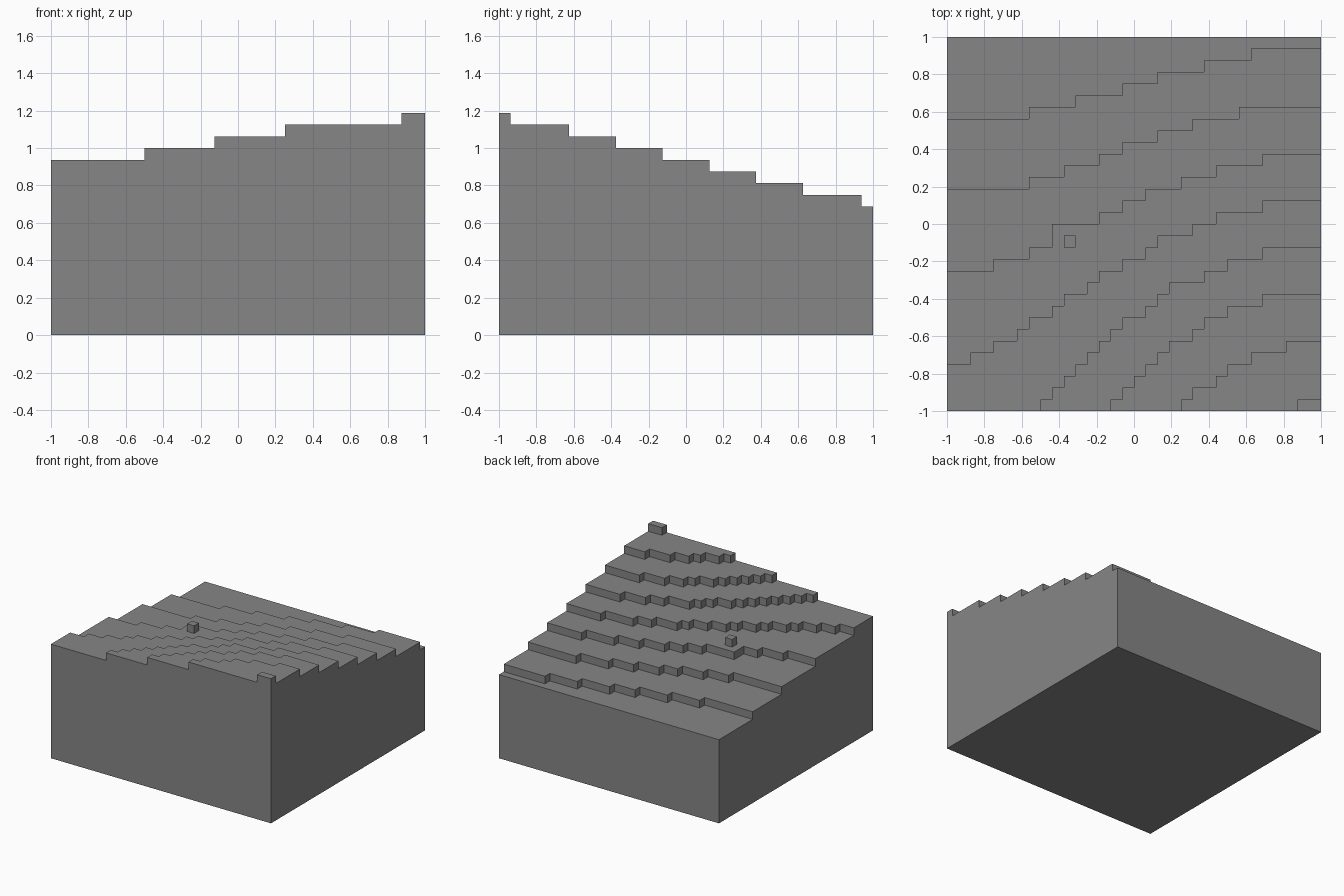
import bpy, bmesh

if "Cube" in bpy.data.objects:
    bpy.data.objects.remove(bpy.data.objects["Cube"], do_unlink=True)

N = 32            # cells along each side
CELL = 2 / N      # cell size, also the height of one step
BASE = 11         # level of the lowest terrace, in cells

# Each step line: row where it starts, then the columns where it moves back one row
STEP_LINES = [
    (25, [7, 11, 15, 18, 22, 26]),
    (19, [7, 10, 13, 15, 18, 21, 25]),
    (12, [4, 7, 9, 9, 13, 15, 17, 20, 23, 27]),
    (4, [2, 4, 6, 7, 9, 10, 12, 13, 15, 17, 18, 21, 23, 27]),
    (0, [8, 9, 10, 11, 12, 13, 14, 15, 17, 18, 19, 22, 24, 27]),
    (0, [14, 15, 16, 17, 18, 19, 21, 22, 24, 27]),
    (0, [20, 21, 23, 24, 26, 29]),
    (0, [30]),
]


def stone_material():
    mat = bpy.data.materials.new("stone_grey")
    colour = (0.24, 0.24, 0.24, 1)
    mat.use_nodes = True
    mat.diffuse_color = colour
    mat.node_tree.nodes["Principled BSDF"].inputs["Base Color"].default_value = colour
    return mat


def step_path(row, columns):
    """Corner points of one step line, from left to right."""
    path = [(0, row)] if row else []
    for col in columns:
        if not path or path[-1] != (col, row):
            path.append((col, row))
        row += 1
        path.append((col, row))
    return path + [(N, row)]


def add_object(name, bm, mat):
    mesh = bpy.data.meshes.new(name)
    bm.to_mesh(mesh)
    bm.free()
    mesh.materials.append(mat)
    obj = bpy.data.objects.new(name, mesh)
    bpy.context.collection.objects.link(obj)
    return obj


def point(col, row, level):
    return (col * CELL - 1, row * CELL - 1, level * CELL)


stone = stone_material()
bm = bmesh.new()


def face(points):
    bm.faces.new([bm.verts.new(point(*p)) for p in points])


# Terrace treads between neighbouring step lines
lines = [step_path(*line) for line in STEP_LINES]
borders = [[(0, N), (N, N)]] + lines + [[(N, 0)]]
for i, (far, near) in enumerate(zip(borders, borders[1:])):
    outline = far + near[::-1]
    if far[0][0] == 0 and near[0][0] > 0:
        outline.append((0, 0))
    face([(c, r, BASE + i) for c, r in outline])

# Risers along every step line
for i, line in enumerate(lines):
    low, high = BASE + i, BASE + i + 1
    for a, b in zip(line, line[1:]):
        face([(*a, low), (*b, low), (*b, high), (*a, high)])

# Underside
face([(0, 0, 0), (0, N, 0), (N, N, 0), (N, 0, 0)])
bmesh.ops.remove_doubles(bm, verts=bm.verts[:], dist=CELL / 100)

# Vertical corner edges, then one stepped wall on each side
for x in (-1, 1):
    for y in (-1, 1):
        column = [v for v in bm.verts if abs(v.co.x - x) + abs(v.co.y - y) < CELL / 10]
        column.sort(key=lambda v: v.co.z)
        bm.edges.new(column[:2])
for axis in (0, 1):
    for side in (-1, 1):
        rim = [e for e in bm.edges
               if all(abs(v.co[axis] - side) < CELL / 10 for v in e.verts)]
        bmesh.ops.edgeloop_fill(bm, edges=rim)
bmesh.ops.recalc_face_normals(bm, faces=bm.faces[:])
add_object("terraced_slope", bm, stone)

# Single loose block standing on the middle terrace
bm = bmesh.new()
bmesh.ops.create_cube(bm, size=CELL)
bmesh.ops.translate(bm, verts=bm.verts[:], vec=point(10.5, 14.5, 14.5))
add_object("small_block", bm, stone)
